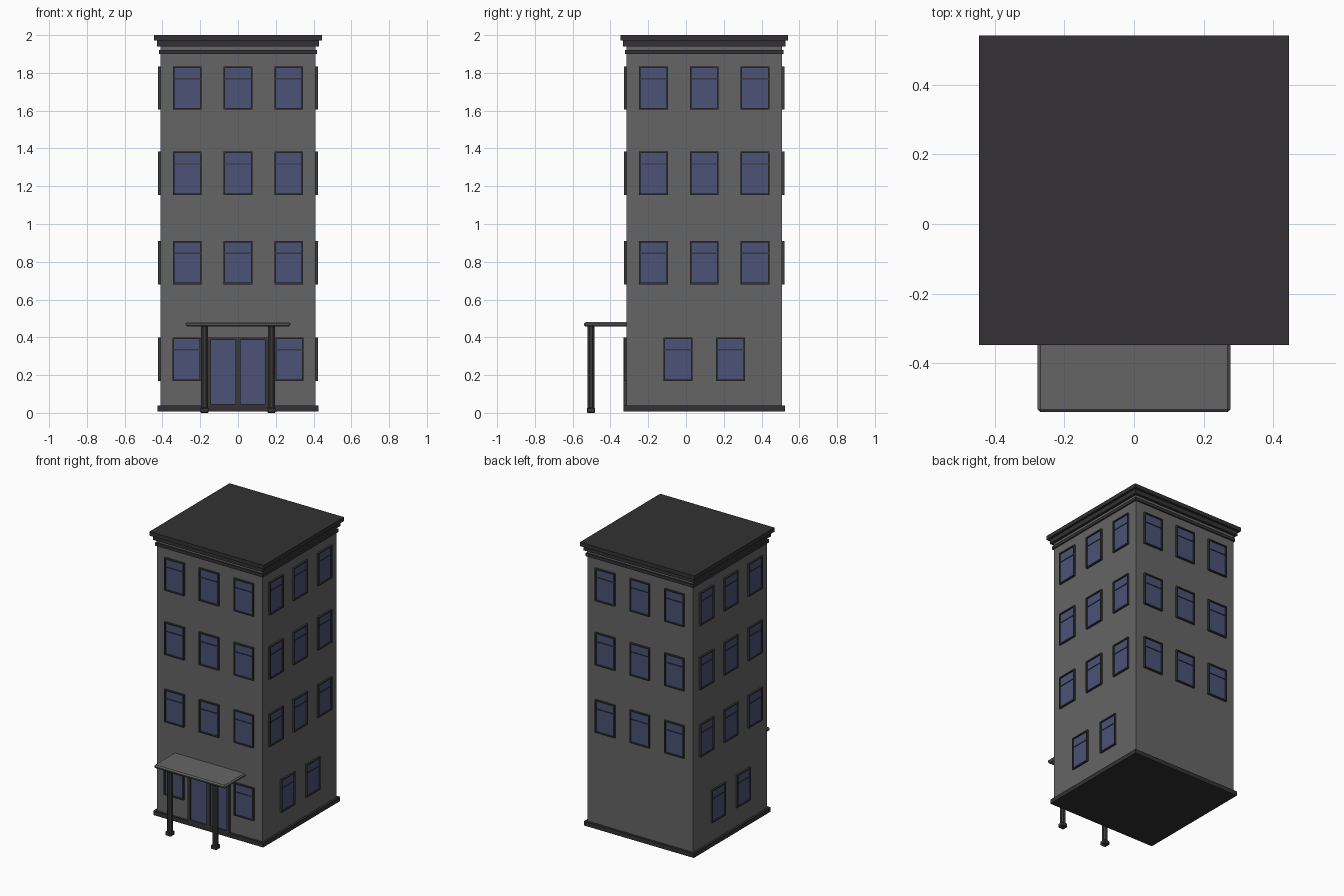
import bpy, bmesh, math
from mathutils import Matrix, Vector

if "Cube" in bpy.data.objects:
    bpy.data.objects.remove(bpy.data.objects["Cube"])

CY = 0.0965   # tower centre in y
H = 0.411     # half width of the tower


def mat(name, rgb):
    m = bpy.data.materials.new(name)
    m.diffuse_color = (*rgb, 1)
    m.use_nodes = True
    m.node_tree.nodes["Principled BSDF"].inputs["Base Color"].default_value = m.diffuse_color
    return m


WALL = mat("wall_grey", (0.13, 0.13, 0.13))
TRIM = mat("dark_trim", (0.033, 0.031, 0.033))
FRAME = mat("frame_dark", (0.04, 0.04, 0.04))
GLASS = mat("blue_glass", (0.07, 0.085, 0.18))


def mesh_from_boxes(name, boxes, material):
    """Each box is (x0, x1, y0, y1, z0, z1)."""
    bm = bmesh.new()
    for x0, x1, y0, y1, z0, z1 in boxes:
        m = Matrix.Translation(((x0 + x1) / 2, (y0 + y1) / 2, (z0 + z1) / 2))
        m = m @ Matrix.Diagonal((x1 - x0, y1 - y0, z1 - z0, 1))
        bmesh.ops.create_cube(bm, size=1, matrix=m)
    me = bpy.data.meshes.new(name)
    bm.to_mesh(me)
    bm.free()
    me.materials.append(material)
    return me


def add(name, me, matrix=Matrix()):
    ob = bpy.data.objects.new(name, me)
    ob.matrix_world = matrix
    bpy.context.collection.objects.link(ob)
    return ob


def slab(name, half, z0, z1, material):
    box = (-half, half, CY - half, CY + half, z0, z1)
    return add(name, mesh_from_boxes(name, [box], material))


# Tower body, plinth and stepped cornice
slab("walls", H, 0.02, 1.96, WALL)
slab("plinth", 0.427, 0.008, 0.038, TRIM)
slab("cornice_lower_band", 0.419, 1.899, 1.921, TRIM)
slab("cornice_middle_band", 0.429, 1.941, 1.974, TRIM)
slab("roof_slab", 0.4445, 1.972, 2.0, TRIM)

# Window pieces, local origin on the wall surface, outward is -y
W, HT, T, D = 0.076, 0.115, 0.008, 0.013
frame_me = mesh_from_boxes("window_frame", [
    (-W, -W + T, -D, 0.005, -HT, HT),
    (W - T, W, -D, 0.005, -HT, HT),
    (-W + T, W - T, -D, 0.005, HT - T, HT),
    (-W + T, W - T, -D, 0.005, -HT, -HT + T),
    (-W + T, W - T, -0.008, 0.005, 0.046, 0.052)], FRAME)
glass_me = mesh_from_boxes("window_glass", [
    (-W + T, W - T, -0.004, 0.005, -HT + T, HT - T)], GLASS)


def window(side, u, z):
    m = (Matrix.Translation((0, CY, 0)) @ Matrix.Rotation(side * math.pi / 2, 4, 'Z')
         @ Matrix.Translation((u, -H, z)))
    add("window_frame", frame_me, m)
    add("window_glass", glass_me, m)


# Upper floors: three windows on all four sides
for side in range(4):
    for z in (0.796, 1.269, 1.72):
        for u in (-0.269, 0, 0.269):
            window(side, u, z)

# Ground floor windows: front, right and left
for side, offset in ((0, 0.272), (1, 0.139), (3, 0.139)):
    for s in (-1, 1):
        window(side, s * offset, 0.285)

# Double entrance door
DY = CY - H
add("door_frame", mesh_from_boxes("door_frame", [
    (-0.16, -0.142, DY - 0.016, DY, 0.03, 0.398),
    (0.142, 0.16, DY - 0.016, DY, 0.03, 0.398),
    (-0.142, 0.142, DY - 0.016, DY, 0.386, 0.398),
    (-0.142, 0.142, DY - 0.016, DY, 0.03, 0.048),
    (-0.014, 0.014, DY - 0.016, DY, 0.048, 0.386)], FRAME))
add("door_glass", mesh_from_boxes("door_glass", [
    (-0.142, -0.014, DY - 0.007, DY, 0.048, 0.386),
    (0.014, 0.142, DY - 0.007, DY, 0.048, 0.386)], GLASS))

# Entrance canopy with chamfered edges
canopy = add("canopy", mesh_from_boxes("canopy", [
    (-0.277, 0.277, -0.5405, DY + 0.01, 0.457, 0.48)], WALL))
bev = canopy.modifiers.new("chamfer", 'BEVEL')
bev.width = 0.008
bev.segments = 1


# Octagonal canopy columns on square feet
def column(x):
    bm = bmesh.new()
    r = 0.018 / math.cos(math.pi / 8)
    m = Matrix.Translation((x, -0.503, 0.24)) @ Matrix.Rotation(math.pi / 8, 4, 'Z')
    bmesh.ops.create_cone(bm, cap_ends=True, segments=8, radius1=r, radius2=r,
                          depth=0.44, matrix=m)
    me = bpy.data.meshes.new("column_shaft")
    bm.to_mesh(me)
    bm.free()
    me.materials.append(FRAME)
    add("column_shaft", me)
    foot = add("column_foot", mesh_from_boxes("column_foot", [
        (x - 0.022, x + 0.022, -0.525, -0.481, 0, 0.028)], FRAME))
    b = foot.modifiers.new("chamfer", 'BEVEL')
    b.width = 0.004
    b.segments = 1


for s in (-1, 1):
    column(s * 0.177)
